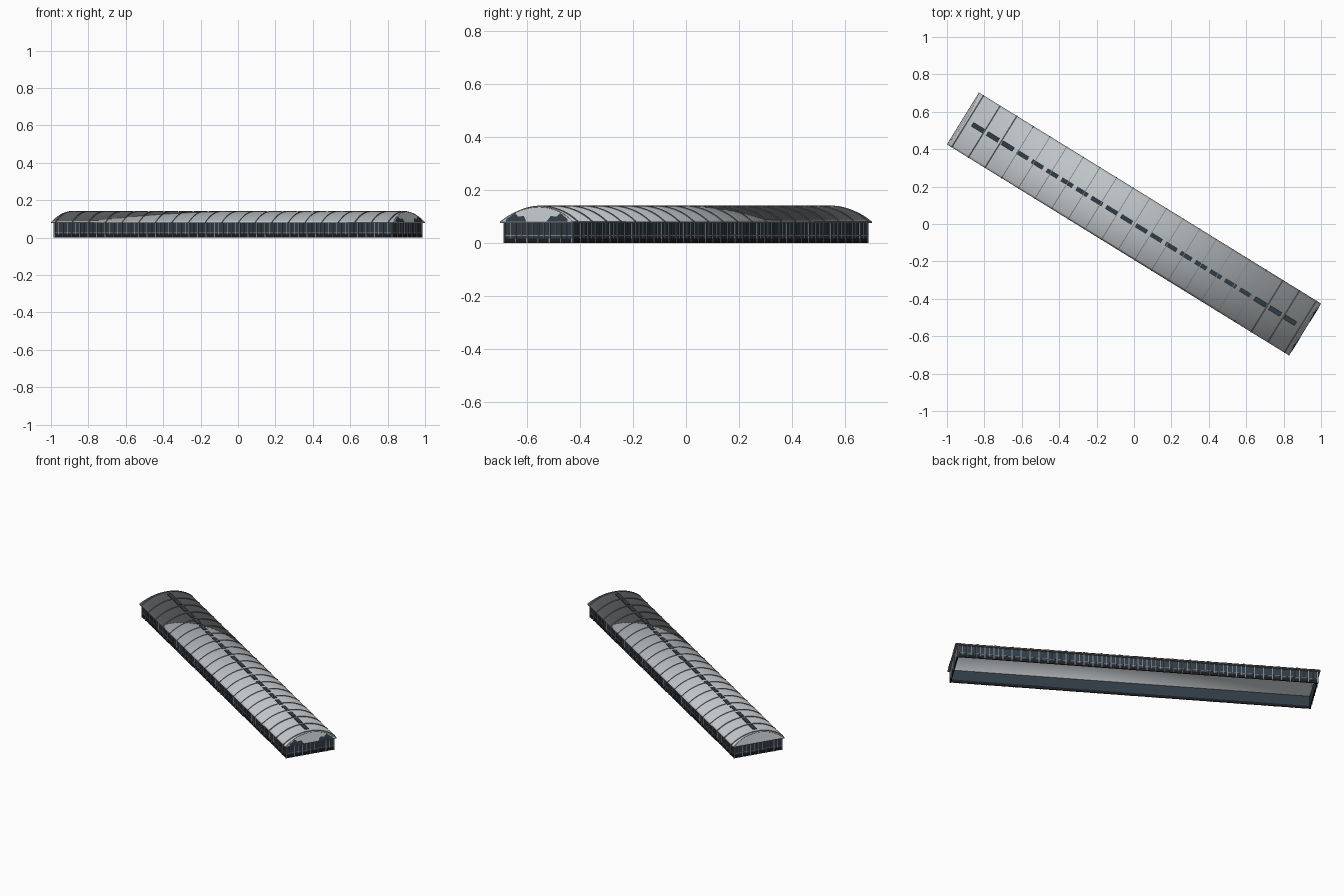
import bpy, bmesh, math
from mathutils import Matrix

if "Cube" in bpy.data.objects:
    bpy.data.objects.remove(bpy.data.objects["Cube"])

ANG = math.radians(-31.67)      # the building lies diagonally in plan
U, V = 1.075, 0.163             # roof half length / half width
WU, WV = 1.062, 0.152           # wall half length / half width
EAVE, TOP, LEAN = 0.081, 0.139, 0.018
ROT = Matrix.Rotation(ANG, 4, 'Z')


def material(name, rgb):
    m = bpy.data.materials.new(name)
    m.diffuse_color = (*rgb, 1)
    m.use_nodes = True
    m.node_tree.nodes["Principled BSDF"].inputs["Base Color"].default_value = m.diffuse_color
    return m


ROOF = material("roof_metal", (0.52, 0.55, 0.57))
RIB = material("rib_grey", (0.22, 0.24, 0.26))
GLASS = material("dark_glass", (0.03, 0.045, 0.06))
BASE = material("black_base", (0.012, 0.012, 0.014))
TRIM = material("light_trim", (0.4, 0.43, 0.45))


def finish(name, bm, mat, smooth=False):
    bmesh.ops.recalc_face_normals(bm, faces=bm.faces)
    me = bpy.data.meshes.new(name)
    bm.to_mesh(me)
    bm.free()
    ob = bpy.data.objects.new(name, me)
    bpy.context.collection.objects.link(ob)
    me.materials.append(mat)
    ob.matrix_world = ROT
    if smooth:
        bpy.ops.object.select_all(action='DESELECT')
        ob.select_set(True)
        bpy.context.view_layer.objects.active = ob
        bpy.ops.object.shade_smooth_by_angle(angle=math.radians(30))
    return ob


def boxes(name, items, mat):
    """items: (centre u, v, z, size u, v, z)"""
    bm = bmesh.new()
    for u, v, z, a, b, c in items:
        bmesh.ops.create_cube(bm, size=1, matrix=Matrix.Translation((u, v, z)) @ Matrix.Diagonal((a, b, c, 1)))
    return finish(name, bm, mat)


# circular arch section
RISE = TOP - EAVE
R = (V * V + RISE * RISE) / (2 * RISE)
HALF = math.asin(V / R)


def arch(t, off=0.0):           # t in -1..1
    a = t * HALF
    return (R + off) * math.sin(a), TOP - R + (R + off) * math.cos(a)


def end_u(z):                   # gable leans inward with height
    return U - LEAN * (z - EAVE) / RISE


N = 24
TS = [-1 + 2 * i / N for i in range(N + 1)]

# vaulted roof shell
bm = bmesh.new()
rows = []
for t in TS:
    v, z = arch(t)
    rows.append([bm.verts.new((s * end_u(z), v, z)) for s in (-1, 1)])
for a, b in zip(rows, rows[1:]):
    bm.faces.new((a[0], a[1], b[1], b[0]))
roof = finish("vaulted_roof", bm, ROOF, True)
if roof.data.polygons[N // 2].normal.z < 0:
    roof.data.flip_normals()
mod = roof.modifiers.new("thickness", 'SOLIDIFY')
mod.thickness, mod.offset = 0.003, -1

# curved ribs standing on the roof
bm = bmesh.new()
for k in range(21):
    u = -1.045 + 2.09 * k / 20
    prev = None
    for t in TS:
        ring = [bm.verts.new((u + du, *arch(t, off)))
                for du, off in ((-0.002, -0.001), (-0.002, 0.003), (0.002, 0.003), (0.002, -0.001))]
        if prev:
            for i in range(4):
                j = (i + 1) % 4
                bm.faces.new((prev[i], prev[j], ring[j], ring[i]))
        else:
            bm.faces.new(ring)
        prev = ring
    bm.faces.new(prev)
finish("roof_ribs", bm, RIB)

# row of ridge skylights
boxes("ridge_skylights", [(-0.98 + 1.96 * i / 21, 0, TOP, 0.07, 0.024, 0.005) for i in range(22)], GLASS)

# leaning end gables
for s, name in ((-1, "back_gable"), (1, "front_gable")):
    bm = bmesh.new()
    pts = [arch(t, -0.001) for t in TS]
    bm.faces.new([bm.verts.new((s * (end_u(z) - 0.001), v, z)) for v, z in pts])
    finish(name, bm, ROOF)

# dark glazed openings in one gable
bm = bmesh.new()
for s in (-1, 1):
    shape = [(0.045, 0.082), (0.06, 0.103), (0.085, 0.1), (0.1, 0.114), (0.135, 0.092), (0.138, 0.082)]
    bm.faces.new([bm.verts.new((end_u(z) + 0.0015, s * v, z)) for v, z in shape])
finish("gable_openings", bm, GLASS)

# hollow ring of walls, base and eaves


def ring(hu, hv, t, z0, z1):
    z, h = (z0 + z1) / 2, z1 - z0
    out = []
    for s in (-1, 1):
        out.append((0, s * (hv - t / 2), z, 2 * hu, t, h))
        out.append((s * (hu - t / 2), 0, z, t, 2 * hv - 2 * t, h))
    return out


boxes("glazed_walls", ring(WU - 0.002, WV - 0.002, 0.004, 0.016, EAVE), GLASS)
boxes("wall_base", ring(WU, WV, 0.006, 0, 0.018), BASE)
boxes("eaves", ring(U, V, 0.013, EAVE - 0.004, EAVE), RIB)
boxes("wall_rail", ring(WU - 0.0005, WV - 0.0005, 0.003, 0.028, 0.031), RIB)

# columns along all four walls
cols, thin = [], []
for s in (-1, 1):
    for i in range(41):
        cols.append((-1.058 + 2.116 * i / 40, s * WV, 0.039, 0.005, 0.006, 0.078))
    for i in range(40):
        thin.append((-1.0316 + 2.116 * i / 40, s * (WV - 0.001), 0.047, 0.002, 0.003, 0.06))
    for i in range(7):
        cols.append((s * WU, -0.15 + 0.3 * i / 6, 0.039, 0.006, 0.005, 0.078))
    for i in range(6):
        thin.append((s * (WU - 0.001), -0.125 + 0.25 * i / 5, 0.047, 0.003, 0.002, 0.06))
boxes("wall_columns", cols, RIB)
boxes("window_mullions", thin, TRIM)
